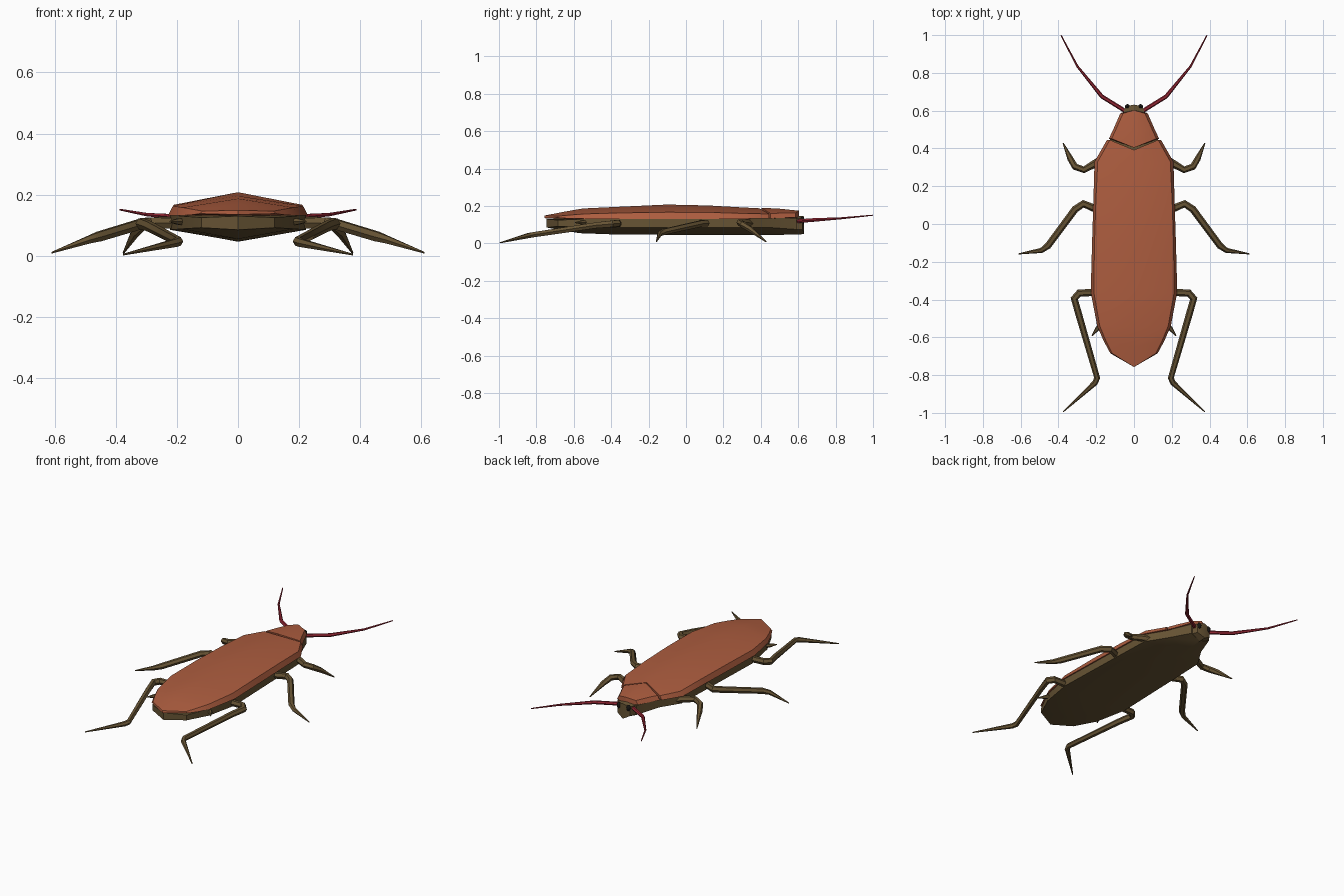
import bpy, bmesh, math
from mathutils import Vector


def material(name, rgb):
    m = bpy.data.materials.new(name)
    m.diffuse_color = (*rgb, 1)
    return m


SHELL = material("rust_shell", (0.42, 0.11, 0.05))
BROWN = material("olive_brown", (0.135, 0.088, 0.034))
RED = material("dark_red", (0.31, 0.02, 0.035))
BLACK = material("eye_black", (0.008, 0.007, 0.006))


def finish(name, bm, mat, angle=30):
    bmesh.ops.recalc_face_normals(bm, faces=bm.faces)
    me = bpy.data.meshes.new(name)
    bm.to_mesh(me)
    bm.free()
    ob = bpy.data.objects.new(name, me)
    bpy.context.collection.objects.link(ob)
    me.materials.append(mat)
    bpy.ops.object.select_all(action='DESELECT')
    ob.select_set(True)
    bpy.context.view_layer.objects.active = ob
    bpy.ops.object.shade_smooth_by_angle(angle=math.radians(angle))
    return ob


def skin(bm, rings):
    for a, b in zip(rings, rings[1:]):
        n = len(a)
        for i in range(n):
            j = (i + 1) % n
            bm.faces.new((a[i], a[j], b[j], b[i]))


def hull(name, stations, mat):
    """Loft along y; station = edge y, centre y, low width, low z, up width, up z, top z, bottom z."""
    bm = bmesh.new()
    rings = []
    for ye, yc, wl, zl, wu, zu, zt, zb in stations:
        pts = [(-wl, ye, zl), (-wu, ye, zu), (0, yc, zt),
               (wu, ye, zu), (wl, ye, zl), (0, yc, zb)]
        rings.append([bm.verts.new(p) for p in pts])
    skin(bm, rings)
    for r in (rings[0], rings[-1]):
        bm.faces.new((r[0], r[1], r[2], r[5]))
        bm.faces.new((r[2], r[3], r[4], r[5]))
    return finish(name, bm, mat)


def limb(name, path, mat, sides=6):
    """Tapered tube through (x, y, z, radius) points, made on both sides."""
    for label, s in (("right", 1), ("left", -1)):
        bm = bmesh.new()
        pts = [Vector((s * p[0], p[1], p[2])) for p in path]
        rings = []
        for i, p in enumerate(pts):
            before = (p - pts[i - 1]).normalized() if i else Vector()
            after = (pts[i + 1] - p).normalized() if i < len(pts) - 1 else Vector()
            t = (before + after).normalized()
            u = t.cross(Vector((0, 0, 1))).normalized()
            v = u.cross(t)
            r = path[i][3]
            rings.append([bm.verts.new(p + r * (u * math.cos(a) + v * math.sin(a)))
                          for a in (math.tau * k / sides for k in range(sides))])
        skin(bm, rings)
        bm.faces.new(rings[0])
        bm.faces.new(rings[-1])
        finish(label + "_" + name, bm, mat, 35)


# Underbody, keeled below with a narrow vertical side band
body = []
for y, yc, w, zl, zu, zt, zb in [
        (-0.685, -0.745, 0.12, 0.092, 0.125, 0.13, 0.085),
        (-0.55, -0.57, 0.185, 0.088, 0.13, 0.14, 0.055),
        (-0.35, -0.35, 0.222, 0.085, 0.135, 0.14, 0.047),
        (0.10, 0.10, 0.208, 0.085, 0.135, 0.14, 0.046),
        (0.33, 0.33, 0.20, 0.085, 0.135, 0.14, 0.046),
        (0.45, 0.45, 0.125, 0.085, 0.135, 0.14, 0.046),
        (0.59, 0.59, 0.066, 0.075, 0.135, 0.15, 0.047)]:
    body.append((y, yc, w, zl, w, zu, zt, zb))
hull("underbody", body, BROWN)

# Head block
hull("head", [(0.58, 0.58, 0.062, 0.075, 0.06, 0.135, 0.15, 0.047),
              (0.622, 0.632, 0.045, 0.075, 0.045, 0.132, 0.145, 0.05)], BROWN)

# Wing shell with a chamfered rim and a low centre ridge
hull("wing_shell", [
    (-0.685, -0.757, 0.125, 0.138, 0.115, 0.146, 0.149, 0.135),
    (-0.62, -0.65, 0.16, 0.133, 0.148, 0.152, 0.170, 0.13),
    (-0.54, -0.55, 0.195, 0.132, 0.181, 0.158, 0.187, 0.13),
    (-0.36, -0.36, 0.229, 0.132, 0.213, 0.163, 0.196, 0.13),
    (-0.10, -0.10, 0.222, 0.132, 0.209, 0.167, 0.208, 0.13),
    (0.12, 0.12, 0.215, 0.132, 0.202, 0.166, 0.203, 0.13),
    (0.33, 0.31, 0.209, 0.132, 0.192, 0.160, 0.192, 0.13),
    (0.445, 0.392, 0.143, 0.134, 0.128, 0.158, 0.188, 0.13)], SHELL)

# Neck shield
hull("neck_shield", [
    (0.452, 0.404, 0.133, 0.134, 0.118, 0.160, 0.190, 0.13),
    (0.50, 0.49, 0.110, 0.136, 0.096, 0.162, 0.187, 0.13),
    (0.585, 0.603, 0.073, 0.140, 0.058, 0.162, 0.175, 0.135)], SHELL)

# Eyes
for label, s in (("right", 1), ("left", -1)):
    bm = bmesh.new()
    bmesh.ops.create_icosphere(bm, subdivisions=2, radius=1)
    for v in bm.verts:
        v.co = (s * 0.034 + v.co.x * 0.013, 0.622 + v.co.y * 0.013,
                0.123 + v.co.z * 0.02)
    finish(label + "_eye", bm, BLACK)

# Antennae
limb("antenna", [(0.035, 0.59, 0.118, 0.011), (0.065, 0.61, 0.12, 0.011),
                 (0.17, 0.675, 0.125, 0.011), (0.30, 0.835, 0.135, 0.006),
                 (0.386, 0.999, 0.151, 0.003)], RED)

# Legs
limb("front_leg", [(0.16, 0.35, 0.105, 0.02), (0.215, 0.315, 0.112, 0.02),
                   (0.265, 0.287, 0.112, 0.018), (0.312, 0.303, 0.102, 0.018),
                   (0.337, 0.345, 0.075, 0.016), (0.375, 0.428, 0.009, 0.003)], BROWN)
limb("middle_leg", [(0.16, 0.065, 0.105, 0.02), (0.215, 0.085, 0.108, 0.02),
                    (0.268, 0.107, 0.108, 0.02), (0.312, 0.078, 0.106, 0.019),
                    (0.455, -0.115, 0.063, 0.018), (0.49, -0.14, 0.052, 0.014),
                    (0.61, -0.158, 0.01, 0.003)], BROWN)
limb("hind_leg", [(0.17, -0.36, 0.105, 0.02), (0.29, -0.366, 0.108, 0.02),
                  (0.316, -0.395, 0.105, 0.02), (0.292, -0.48, 0.097, 0.018),
                  (0.195, -0.815, 0.047, 0.016), (0.207, -0.842, 0.042, 0.015),
                  (0.375, -0.994, 0.004, 0.003)], BROWN)

# Tail feelers
limb("tail_feeler", [(0.16, -0.52, 0.112, 0.013), (0.195, -0.555, 0.112, 0.012),
                     (0.222, -0.592, 0.112, 0.003)], BROWN)
